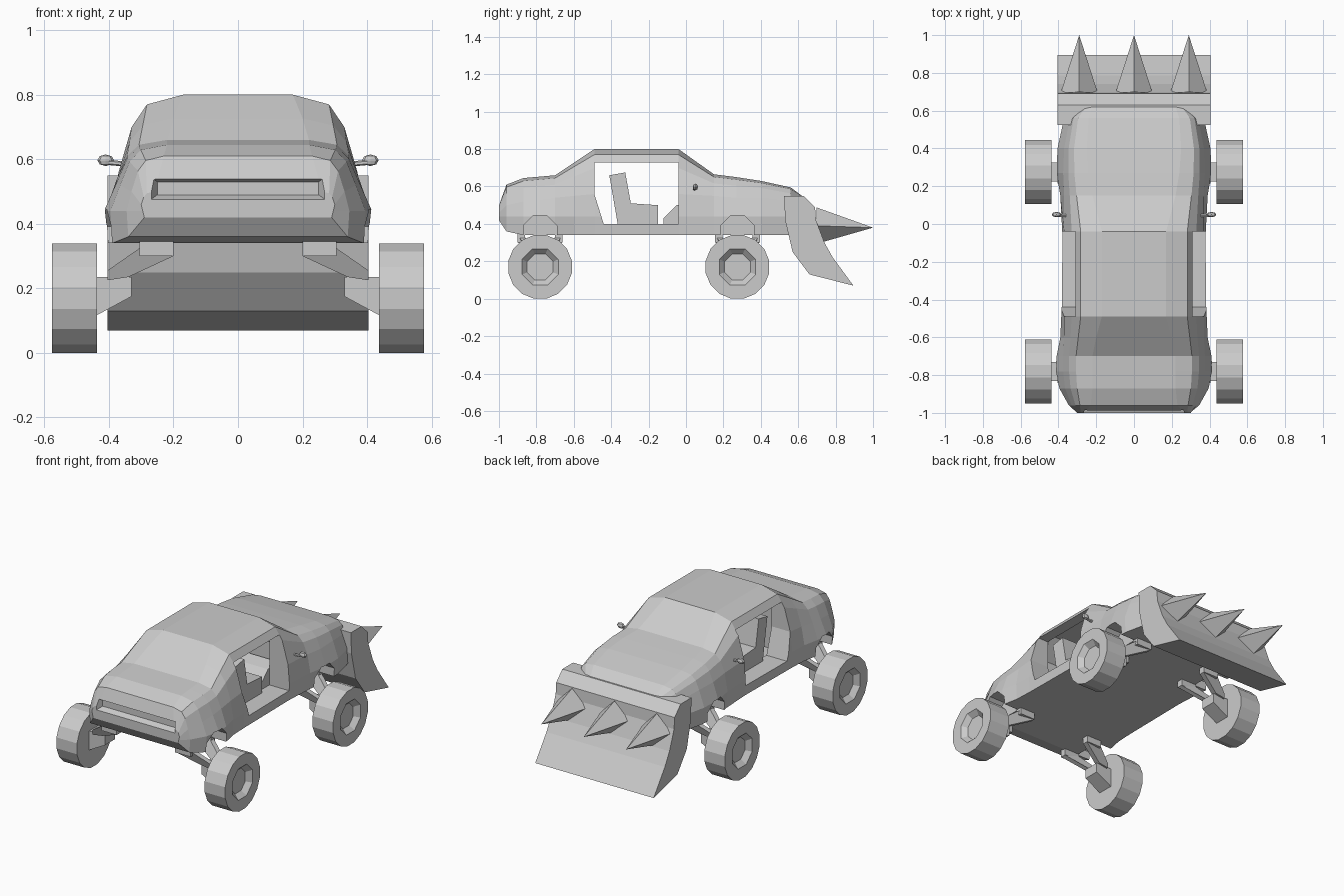
import bpy, bmesh, math
from mathutils import Vector, Matrix

if "Cube" in bpy.data.objects:
    bpy.data.objects.remove(bpy.data.objects["Cube"])


def add_object(name, bm):
    bmesh.ops.recalc_face_normals(bm, faces=bm.faces)
    mesh = bpy.data.meshes.new(name)
    bm.to_mesh(mesh)
    bm.free()
    ob = bpy.data.objects.new(name, mesh)
    bpy.context.collection.objects.link(ob)
    return ob


def loft(name, rings):
    bm = bmesh.new()
    vs = [[bm.verts.new(p) for p in r] for r in rings]
    n = len(vs[0])
    for a, b in zip(vs, vs[1:]):
        for i in range(n):
            bm.faces.new((a[i], a[(i + 1) % n], b[(i + 1) % n], b[i]))
    bm.faces.new(vs[0])
    bm.faces.new(vs[-1][::-1])
    return add_object(name, bm)


def prism_x(name, profile, x0, x1):
    return loft(name, [[(x, y, z) for y, z in profile] for x in (x0, x1)])


def cone_along(name, sides, r1, r2, start, end, spin=0.0):
    start, end = Vector(start), Vector(end)
    bm = bmesh.new()
    rot = (end - start).to_track_quat('Z', 'Y').to_matrix().to_4x4()
    bmesh.ops.create_cone(bm, cap_ends=True, segments=sides, radius1=r1, radius2=r2,
                          depth=(end - start).length,
                          matrix=Matrix.Translation((start + end) / 2) @ rot @ Matrix.Rotation(spin, 4, 'Z'))
    return add_object(name, bm)


def mirror(ob):
    ob.modifiers.new("mirror", 'MIRROR').use_axis = (True, False, False)
    return ob


def cut(ob, cutter):
    m = ob.modifiers.new("cut", 'BOOLEAN')
    m.operation, m.object, m.solver = 'DIFFERENCE', cutter, 'EXACT'
    cutter.hide_render = True
    cutter.display_type = 'WIRE'


# Body sections: y, bottom z, bottom half width, shoulder width, shoulder z, top width, top z
SECTIONS = [
    (-1.00, .42, .29, .30, .46, .26, .50),
    (-.96, .36, .34, .33, .50, .23, .61),
    (-.87, .34, .39, .365, .52, .22, .645),
    (-.78, .34, .41, .375, .53, .22, .653),
    (-.70, .34, .405, .375, .54, .22, .66),
    (-.60, .34, .385, .37, .55, .20, .727),
    (-.49, .34, .38, .37, .56, .17, .80),
    (-.04, .34, .375, .37, .56, .17, .80),
    (.15, .34, .385, .37, .55, .22, .665),
    (.27, .34, .405, .375, .54, .24, .65),
    (.40, .34, .40, .37, .54, .25, .63),
    (.56, .34, .365, .34, .52, .24, .595),
    (.62, .38, .29, .28, .50, .22, .55),
]
rings = []
for y, zb, wb, ws, zs, wt, zt in SECTIONS:
    half = [(wb, zb), (wb + .005, .44)]
    half += [(ws + (wt - ws) * u, zs + (zt - zs) * v) for u, v in ((0, 0), (.2, .58), (.44, .875), (1, 1))]
    rings.append([(x, y, z) for x, z in half] + [(-x, y, z) for x, z in reversed(half)])
body = loft("car_body", rings)

# Door openings and cabin hollow
cut(body, prism_x("door_cutter", [(-.44, .40), (-.04, .40), (-.04, .728), (-.49, .728), (-.49, .56)], -.6, .6))
cut(body, prism_x("cabin_cutter", [(-.58, .37), (.04, .37), (.04, .62), (-.06, .765), (-.47, .765), (-.58, .66)],
                  -.243, .243))

# Rear panel recess
cut(body, loft("rear_recess_cutter", [[(-w, y, .51 - h), (w, y, .51 - h), (w, y, .51 + h), (-w, y, .51 + h)]
                                      for y, w, h in ((-1.04, .29, .05), (-.965, .25, .02))]))

# Interior
for s in (-1, 1):
    prism_x("seat", [(-.36, .37), (-.15, .37), (-.15, .50), (-.295, .51), (-.325, .675), (-.41, .66)],
            s * .17 - .1, s * .17 + .1)
prism_x("dashboard", [(-.12, .37), (.03, .37), (.03, .52), (-.05, .50), (-.12, .43)], -.24, .24)

# Side mirrors
mirror(cone_along("mirror_stalk", 6, .008, .008, (.345, .045, .585), (.40, .045, .59)))
bm = bmesh.new()
bmesh.ops.create_uvsphere(bm, u_segments=8, v_segments=4, radius=1,
                          matrix=Matrix.Translation((.41, .05, .597)) @ Matrix.Diagonal((.026, .014, .018, 1)))
mirror(add_object("side_mirror", bm))

# Wheels, arches and suspension for each axle
for y in (-.78, .275):
    for s in (-1, 1):
        cut(body, cone_along("arch_cutter", 8, .097, .097, (s * .30, y, .355), (s * .6, y, .355), math.pi / 8))

    wheel = cone_along("wheel", 16, .173, .173, (.437, y, .17), (.577, y, .17), math.pi / 16)
    cut(wheel, cone_along("hub_cutter", 8, .075, .118, (.547, y, .17), (.59, y, .17), math.pi / 8))
    mirror(wheel)

    hub = [(.33, .235), (.45, .235), (.45, .11), (.33, .175)]
    mirror(loft("wheel_hub", [[(x, y + d, z) for x, z in hub] for d in (-.05, .05)]))

    for s in (-1, 1):
        inner, outer = y + s * .10, y + s * .045
        mount = [(.20, .345), (.305, .345), (.305, .30), (.20, .30)]
        mirror(loft("arm_mount", [[(x, inner + d, z) for x, z in mount] for d in (-.02, .02)]))
        mirror(loft("suspension_arm", [
            [(.20, inner + d, .30), (.29, inner + d, .335),
             (.405, outer + d, .255), (.405, outer + d, .225), (.34, outer + d, .235)] for d in (-.016, .016)]))

# Plow blade and spikes
prism_x("plow_blade", [(.525, .55), (.63, .55), (.69, .49), (.695, .42), (.74, .30), (.785, .22), (.895, .07),
                       (.66, .13), (.57, .25), (.53, .42)], -.405, .405)
for x in (-.29, 0, .29):
    cone_along("plow_spike", 4, .098, 0, (x, .695, .39), (x, 1.0, .38))
